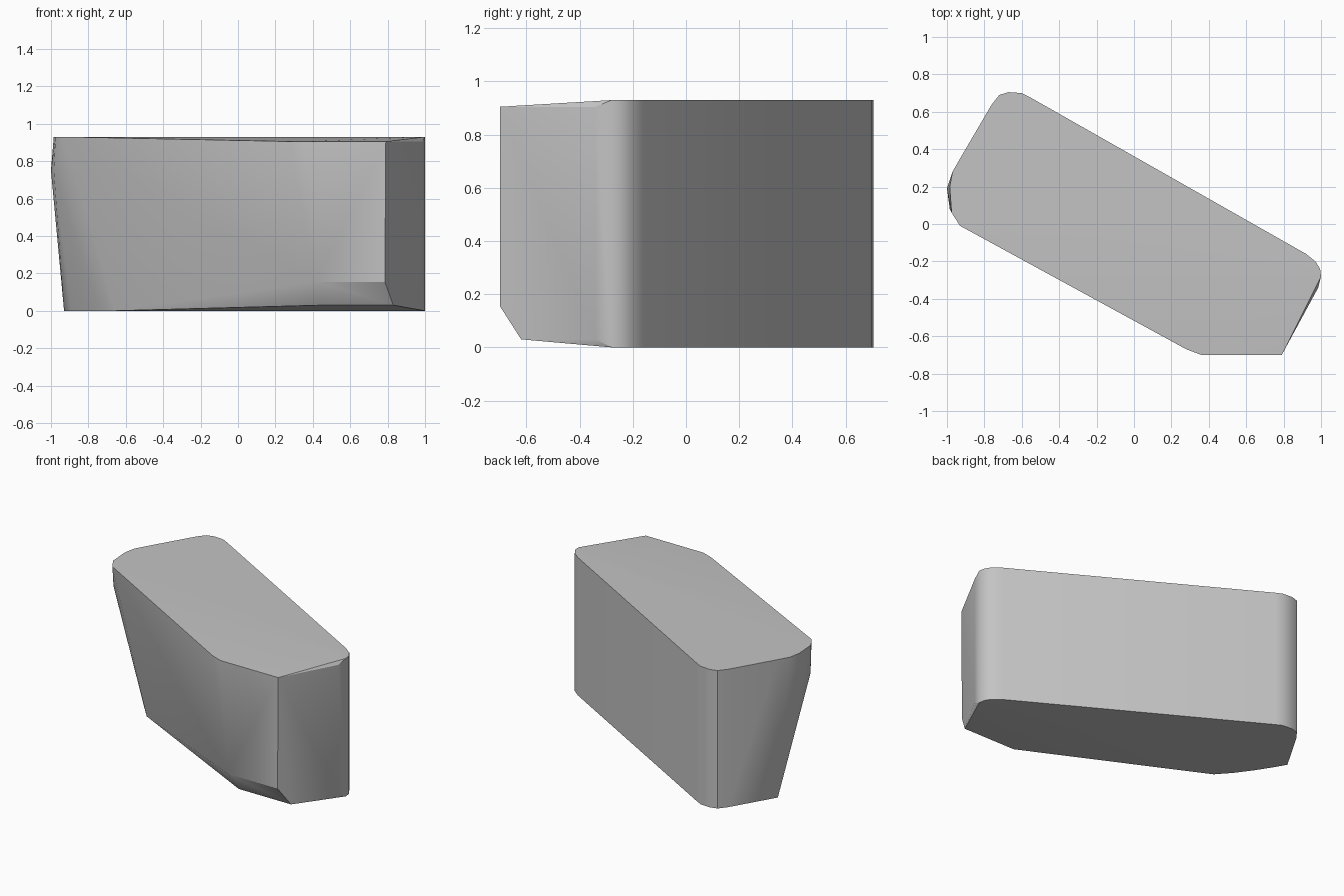
import bpy
import bmesh
import math

default_cube = bpy.data.objects.get("Cube")
if default_cube:
    bpy.data.objects.remove(default_cube, do_unlink=True)

HEIGHT = 0.93
RIM = 0.905
FOOT = 0.03


def make_material(name, colour):
    material = bpy.data.materials.new(name)
    material.use_nodes = True
    material.diffuse_color = colour
    shader = material.node_tree.nodes["Principled BSDF"]
    shader.inputs["Base Color"].default_value = colour
    shader.inputs["Roughness"].default_value = 0.8
    return material


def at_height(outline, z):
    return [(x, y, z) for x, y in outline]


def hull_object(name, points, material):
    """Wrap a tight convex skin around the given section points."""
    bm = bmesh.new()
    for point in points:
        bm.verts.new(point)
    result = bmesh.ops.convex_hull(bm, input=bm.verts[:])
    unused = {item for key in ("geom_interior", "geom_unused")
              for item in result[key] if isinstance(item, bmesh.types.BMVert)}
    bmesh.ops.delete(bm, geom=list(unused), context="VERTS")
    bmesh.ops.dissolve_limit(bm, angle_limit=math.radians(0.5),
                             verts=bm.verts[:], edges=bm.edges[:])
    bmesh.ops.recalc_face_normals(bm, faces=bm.faces[:])
    mesh = bpy.data.meshes.new(name)
    bm.to_mesh(mesh)
    bm.free()
    mesh.materials.append(material)
    obj = bpy.data.objects.new(name, mesh)
    bpy.context.collection.objects.link(obj)
    return obj


# Upright back wall with rounded corners, shared by the top and the base
back_wall = [(-0.93, 0.35), (-0.76, 0.64), (-0.72, 0.69), (-0.67, 0.705),
             (-0.6, 0.7), (-0.56, 0.68), (0.92, -0.16), (0.97, -0.2),
             (0.995, -0.24), (1, -0.28)]

# Leaning left end: wide at the top, drawn in at the base
top_end = [(-0.97, 0.28), (-0.985, 0.2), (-0.975, 0.06), (-0.93, -0.01)]
bulge = [(-1, 0.19), (-0.985, 0.08)]
base_end = [(-0.89, 0.28), (-0.82, 0.17), (-0.74, 0.06), (-0.66, -0.03)]

# Flat nose with a chamfer below it
nose_top = [(0.28, -0.67), (0.36, -0.7), (0.79, -0.7), (0.985, -0.34)]
nose_low = [(0.415, -0.7), (0.785, -0.7)]
nose_foot = [(0.44, -0.62), (0.83, -0.62), (0.985, -0.34)]

sections = (at_height(back_wall + top_end, HEIGHT)
            + at_height(back_wall + base_end, 0)
            + at_height(bulge, 0.75)
            + at_height(nose_top, RIM)
            + at_height(nose_low, 0.155)
            + at_height(nose_foot, FOOT))

grey = make_material("plain grey", (0.55, 0.55, 0.55, 1))
block = hull_object("rounded_block", sections, grey)

# Soft corners, crisp rims
bpy.ops.object.select_all(action="DESELECT")
block.select_set(True)
bpy.context.view_layer.objects.active = block
bpy.ops.object.shade_smooth_by_angle(angle=math.radians(30))
